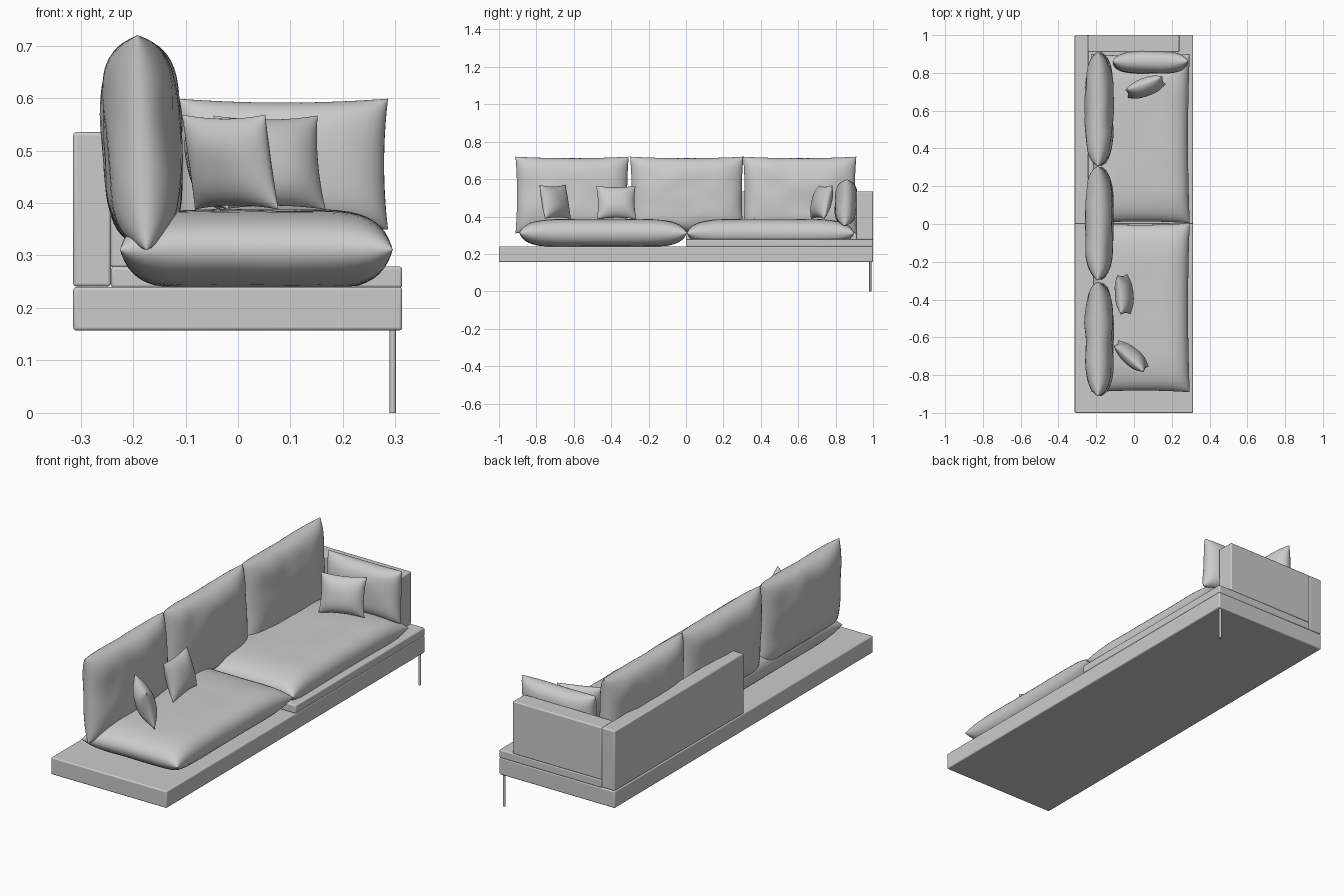
import bpy, bmesh, math
from mathutils import Vector, noise

if "Cube" in bpy.data.objects:
    bpy.data.objects.remove(bpy.data.objects["Cube"])


def box(name, x0, x1, y0, y1, z0, z1, bevel=0.006):
    bpy.ops.mesh.primitive_cube_add(size=1, location=((x0 + x1) / 2, (y0 + y1) / 2, (z0 + z1) / 2))
    ob = bpy.context.object
    ob.name = name
    ob.scale = (x1 - x0, y1 - y0, z1 - z0)
    bpy.ops.object.transform_apply(location=False, rotation=False, scale=True)
    mod = ob.modifiers.new("soft_edges", 'BEVEL')
    mod.width, mod.segments = bevel, 3
    bpy.ops.object.shade_smooth_by_angle()
    return ob


def pillow(name, size, loc, yaw=0, lean=0, power=4, puff=0.5, pinch=0.04,
           wrinkle=0.004, flat_back=None, n=32):
    """Two bulging sheets (width X, height Z, front -Y) welded along the seam."""
    w, h, t = size
    bm = bmesh.new()
    for side in (-1, 1):
        rows = []
        for j in range(n + 1):
            v = -math.cos(math.pi * j / n)
            row = []
            for i in range(n + 1):
                u = -math.cos(math.pi * i / n)
                # edges pulled in between the corners
                x = w / 2 * u * (1 - pinch * h / w * (1 - v * v))
                z = h / 2 * v * (1 - pinch * (1 - u * u))
                env = max(0, (1 - abs(u) ** power) * (1 - abs(v) ** power)) ** puff
                p = Vector((x * 9 + loc[1] * 7, side * 3, z * 9 + loc[0] * 5))
                y = side * env * (t / 2 + wrinkle * noise.noise(p))
                if flat_back is not None:
                    y = min(y, flat_back)
                row.append(bm.verts.new((x, y, z)))
            rows.append(row)
        for j in range(n):
            for i in range(n):
                bm.faces.new((rows[j][i], rows[j][i + 1], rows[j + 1][i + 1], rows[j + 1][i]))
    bmesh.ops.remove_doubles(bm, verts=bm.verts, dist=1e-5)
    bmesh.ops.recalc_face_normals(bm, faces=bm.faces)
    for f in bm.faces:
        f.smooth = True
    me = bpy.data.meshes.new(name)
    bm.to_mesh(me)
    bm.free()
    ob = bpy.data.objects.new(name, me)
    bpy.context.collection.objects.link(ob)
    ob.location = loc
    ob.rotation_euler = (-math.radians(lean), 0, math.radians(yaw))
    return ob


# Platform, raised deck, backrest panel and arm panel
box("platform", -0.314, 0.313, -1, 1, 0.157, 0.24)
box("raised_deck", -0.242, 0.313, 0, 1, 0.238, 0.279)
box("back_panel", -0.314, -0.242, 0, 1, 0.241, 0.535)
box("arm_panel", -0.243, 0.24, 0.91, 1, 0.277, 0.535)

# Single slim leg
bpy.ops.mesh.primitive_cylinder_add(vertices=24, radius=0.006, depth=0.16, location=(0.295, 0.985, 0.08))
bpy.context.object.name = "leg"
bpy.ops.object.shade_smooth_by_angle()

# Seat cushions, laid flat with a flattened underside
for name, y in (("seat_cushion_left", -0.443), ("seat_cushion_right", 0.452)):
    pillow(name, (0.52, 0.895, 0.152), (0.035, y, 0.311), lean=90, power=6,
           pinch=0.02, wrinkle=0.002, flat_back=0.07)

# Back cushions
for k, y in enumerate((-0.609, 0.004, 0.608)):
    pillow(f"back_cushion_{k + 1}", (0.605, 0.41, 0.145), (-0.183, y, 0.515),
           yaw=90, lean=2.5, wrinkle=0.008)

# Cushion against the arm
pillow("arm_cushion", (0.4, 0.25, 0.115), (0.086, 0.855, 0.474), lean=3, pinch=0.06)

# Scatter pillows: location, yaw, lean
scatter = [((0.06, 0.725, 0.477), 20, 14),
           ((-0.053, -0.373, 0.475), 95, 16),
           ((-0.015, -0.70, 0.478), 139, 12)]
for k, (loc, yaw, lean) in enumerate(scatter):
    pillow(f"scatter_pillow_{k + 1}", (0.212, 0.185, 0.088), loc, yaw, lean,
           power=2.5, puff=0.6, pinch=0.09, n=24)
